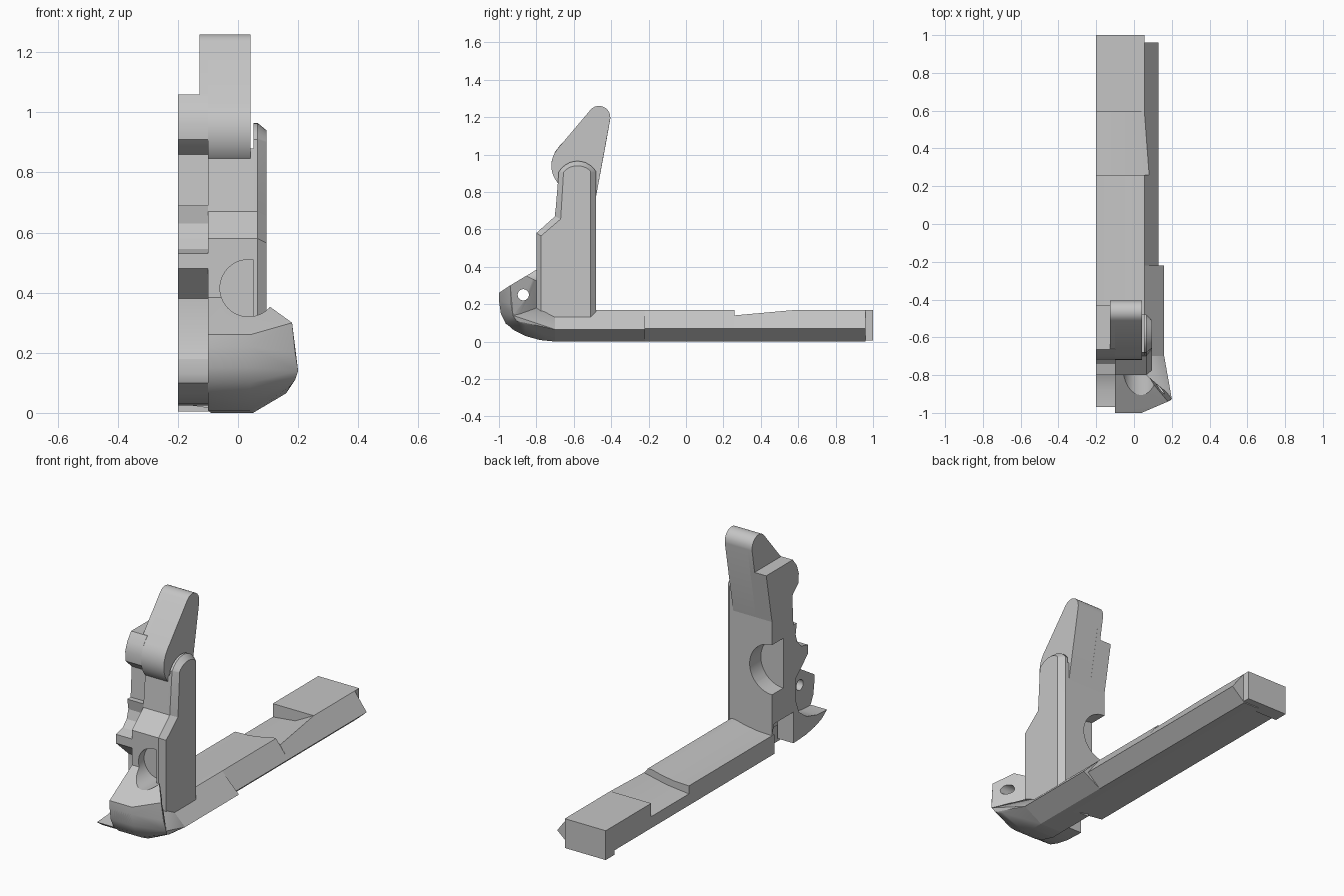
import bpy, bmesh, math
from mathutils import Vector, Matrix

if "Cube" in bpy.data.objects:
    bpy.data.objects.remove(bpy.data.objects["Cube"], do_unlink=True)

grey = bpy.data.materials.new("plain_grey")
grey.use_nodes = True
COLOUR = (0.56, 0.56, 0.56, 1)
grey.diffuse_color = COLOUR
grey.node_tree.nodes["Principled BSDF"].inputs["Base Color"].default_value = COLOUR


def finish(name, bm):
    bmesh.ops.recalc_face_normals(bm, faces=bm.faces)
    mesh = bpy.data.meshes.new(name)
    bm.to_mesh(mesh)
    bm.free()
    mesh.materials.append(grey)
    ob = bpy.data.objects.new(name, mesh)
    bpy.context.collection.objects.link(ob)
    return ob


def loft(name, rings):
    """Skin matching rings of 3D points and cap both ends."""
    bm = bmesh.new()
    loops = [[bm.verts.new(p) for p in ring] for ring in rings]
    n = len(loops[0])
    for a, b in zip(loops, loops[1:]):
        for i in range(n):
            j = (i + 1) % n
            bm.faces.new((a[i], a[j], b[j], b[i]))
    bm.faces.new(loops[0])
    bm.faces.new(loops[-1])
    return finish(name, bm)


def hull(name, points):
    """Convex solid around the points."""
    bm = bmesh.new()
    for p in points:
        bm.verts.new(p)
    bmesh.ops.convex_hull(bm, input=bm.verts)
    loose = [v for v in bm.verts if not v.link_faces]
    bmesh.ops.delete(bm, geom=loose, context='VERTS')
    return finish(name, bm)


def side_prism(name, profile, x0, x1):
    return loft(name, [[(x, y, z) for y, z in profile] for x in (x0, x1)])


def long_prism(name, section, y0, y1, end_section=None):
    return loft(name, [[(x, y0, z) for x, z in section],
                       [(x, y1, z) for x, z in end_section or section]])


def arc(cy, cz, r, start, end, steps=10):
    angles = [math.radians(start + (end - start) * i / steps) for i in range(steps + 1)]
    return [(cy + r * math.cos(a), cz + r * math.sin(a)) for a in angles]


def drill(targets, axis, centre, radius, depth):
    """Cut a round hole into each target."""
    bm = bmesh.new()
    turn = Vector((0, 0, 1)).rotation_difference(Vector(axis)).to_matrix().to_4x4()
    bmesh.ops.create_cone(bm, cap_ends=True, segments=40, radius1=radius, radius2=radius,
                          depth=depth, matrix=Matrix.Translation(centre) @ turn)
    cutter = finish("hole_cutter", bm)
    cutter.hide_render = True
    for ob in targets:
        mod = ob.modifiers.new("hole", 'BOOLEAN')
        mod.operation, mod.solver, mod.object = 'DIFFERENCE', 'EXACT', cutter
        bpy.context.view_layer.objects.active = ob
        bpy.ops.object.modifier_apply(modifier=mod.name)
    bpy.data.objects.remove(cutter, do_unlink=True)


# Rail: hollowed length, ramp and raised end block
def rail_section(top):
    return [(-0.2, 0.03), (-0.12, 0.02), (-0.03, 0), (0.05, 0), (0.13, 0.07)] + top

trough = rail_section([(0.055, 0.17), (0.03, 0.17), (-0.03, 0.155), (-0.11, 0.143), (-0.2, 0.14)])
long_prism("rail_trough", trough, -0.5, 0.26)
long_prism("rail_ramp", rail_section([(0.08, 0.14), (-0.06, 0.11), (-0.2, 0.095)]), 0.26, 0.595,
           rail_section([(0.055, 0.17), (-0.06, 0.11), (-0.2, 0.095)]))
long_prism("rail_block", rail_section([(0.055, 0.17), (-0.2, 0.17)]), 0.595, 0.96)
long_prism("rail_end", [(-0.2, 0.005), (0.055, 0.005), (0.055, 0.17), (-0.2, 0.17)], 0.92, 1.0)

# Wider flange and the foot below the upright
flange = [(0.03, 0), (0.05, 0), (0.16, 0.065), (0.055, 0.17), (0.03, 0.17)]
long_prism("side_flange", flange, -0.49, -0.22)
foot = [(-0.09, 0), (0.05, 0), (0.16, 0.065), (0.055, 0.17), (-0.09, 0.17)]
long_prism("foot", foot, -0.7, -0.48)

# Nose: upper wedge, and the flange sweeping up into its corner
keel = [(x, y, z) for x in (-0.1, 0.04) for y, z in
        [(-1, 0.22), (-0.99, 0.15), (-0.965, 0.1), (-0.92, 0.06), (-0.86, 0.03), (-0.78, 0.008)]]
corner = [(0.19, -0.935, 0.2), (0.2, -0.925, 0.14), (0.19, -0.905, 0.11)]
nose = hull("nose", keel + corner + [
    (-0.1, -1, 0.26), (0.04, -1, 0.26), (0.18, -0.94, 0.3), (-0.1, -0.79, 0.39),
    (0.055, -0.79, 0.39), (0.055, -0.79, 0.1), (-0.1, -0.79, 0.1)])
hull("swept_flange", keel + corner[1:] + [(x, -0.7, z) for x, z in foot] + [
    (0.06, -0.8, 0.17), (0.16, -0.78, 0.075), (0.175, -0.86, 0.09)])

# Upright core
core = side_prism("upright_core", [(-0.48, 0.1), (-0.8, 0.1), (-0.8, 0.58), (-0.7, 0.67),
                                   (-0.68, 0.88), (-0.48, 0.88)], -0.1, 0.055)

# Middle web with hook, hollow and curved lip
web = side_prism("hooked_web", [
    (-0.48, 0.14), (-0.5, 0.2), (-0.67, 0.2), (-0.67, 0.025), (-0.78, 0.03), (-0.86, 0.045),
    (-0.92, 0.065), (-0.97, 0.1), (-0.88, 0.105), (-0.79, 0.13), (-0.72, 0.18), (-0.69, 0.26),
    (-0.69, 0.38), (-0.8, 0.48), (-0.8, 0.53), (-0.74, 0.545), (-0.705, 0.58), (-0.69, 0.63),
    (-0.7, 0.69), (-0.67, 0.69), (-0.66, 0.86), (-0.48, 0.86)], -0.2, -0.1)

# Bevelled outer plate with a rounded top
outer = [(-0.48, 0.1), (-0.8, 0.1), (-0.8, 0.58), (-0.7, 0.67), (-0.68, 0.91)] \
    + arc(-0.58, 0.85, 0.115, 145, 35) + [(-0.48, 0.91)]
inner = [(-0.51, 0.1), (-0.775, 0.1), (-0.775, 0.565), (-0.67, 0.655), (-0.655, 0.9)] \
    + arc(-0.58, 0.84, 0.1, 140, 45) + [(-0.51, 0.9)]
loft("outer_plate", [[(x, y, z) for y, z in ring]
                     for x, ring in ((0.052, outer), (0.065, outer), (0.095, inner))])

# Lever: bulged body, stepped crown with round tip, and lower wing
tip = [(-0.405, 1.19)] + arc(-0.465, 1.2, 0.06, 0, 140)
side_prism("lever", [(-0.48, 0.78)] + tip + arc(-0.58, 0.94, 0.14, 140, 228)
           + [(-0.66, 0.83)], -0.1, 0.042)
side_prism("lever_crown", [(-0.428, 1.06)] + tip + [(-0.687, 1.03), (-0.665, 1.02)], -0.128, -0.1)
side_prism("lever_wing", [(-0.48, 0.78), (-0.428, 1.06), (-0.665, 1.06), (-0.7, 1.015),
                          (-0.718, 0.965), (-0.715, 0.91), (-0.65, 0.85)], -0.2, -0.1)

# Pin hole, front recess and rear pocket
drill([nose], (1, 0, 0), (0.05, -0.87, 0.25), 0.03, 0.6)
drill([nose, core], (0, 1, 0), (0.035, -0.87, 0.415), 0.095, 0.24)
drill([core, web], (0, 1, 0), (-0.2, -0.48, 0.51), 0.14, 0.2)

# Smooth the curved surfaces while keeping edges crisp
bpy.ops.object.select_all(action='DESELECT')
for ob in bpy.context.collection.objects:
    if ob.type == 'MESH' and grey.name in ob.data.materials:
        ob.select_set(True)
        bpy.context.view_layer.objects.active = ob
bpy.ops.object.shade_smooth_by_angle(angle=math.radians(25))
